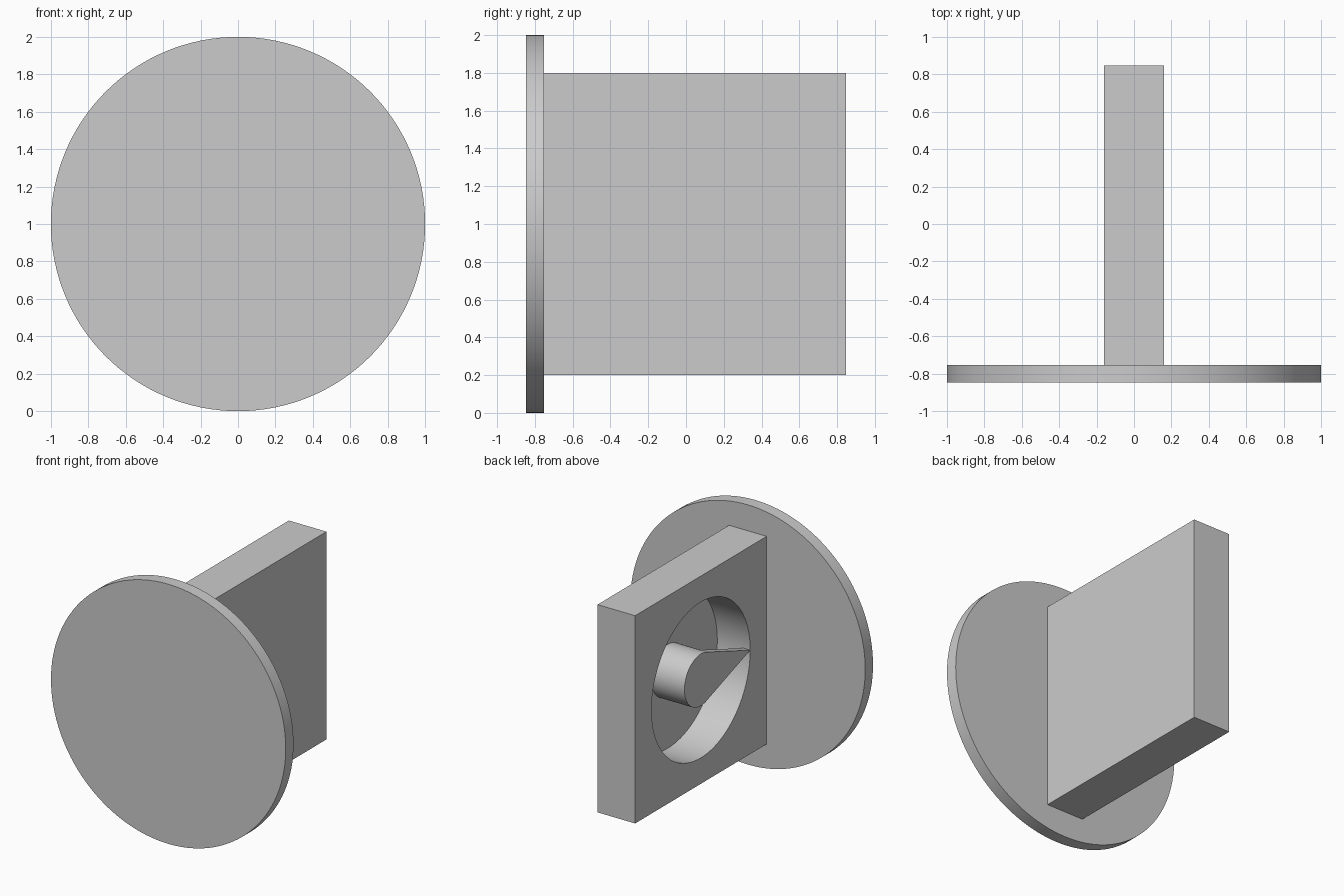
import bpy, bmesh, math
from mathutils import Matrix

cube = bpy.data.objects.get("Cube")
if cube:
    bpy.data.objects.remove(cube, do_unlink=True)

grey = bpy.data.materials.new("plain grey")
grey.use_nodes = True
colour = (0.6, 0.6, 0.6, 1)
grey.diffuse_color = colour
grey.node_tree.nodes["Principled BSDF"].inputs["Base Color"].default_value = colour

HALF_LENGTH = 0.8475     # half of the whole depth along y
DISC_THICK = 0.095
SIDE = 1.6               # square block side
HALF_WIDTH = 0.16        # half of the block thickness
CENTRE_Y = HALF_LENGTH - SIDE / 2
RECESS_R, RECESS_FLOOR = 0.6, 0.12
HUB_R, POINTER_THICK = 0.2, 0.06


def finish(bm, name):
    bmesh.ops.recalc_face_normals(bm, faces=bm.faces)
    mesh = bpy.data.meshes.new(name)
    bm.to_mesh(mesh)
    bm.free()
    mesh.materials.append(grey)
    obj = bpy.data.objects.new(name, mesh)
    bpy.context.collection.objects.link(obj)
    return obj


def smooth(obj):
    bpy.ops.object.select_all(action="DESELECT")
    obj.select_set(True)
    bpy.context.view_layer.objects.active = obj
    bpy.ops.object.shade_smooth_by_angle(angle=math.radians(30))


def cylinder(name, radius, start, end, axis, centre, segments=96):
    """Cylinder running from start to end along the x or y axis."""
    bm = bmesh.new()
    turn = Matrix.Rotation(math.pi / 2, 4, "Y" if axis == "x" else "X")
    middle = (start + end) / 2
    place = (middle, centre, 1) if axis == "x" else (centre, middle, 1)
    bmesh.ops.create_cone(bm, cap_ends=True, segments=segments, radius1=radius,
                          radius2=radius, depth=end - start,
                          matrix=Matrix.Translation(place) @ turn)
    return finish(bm, name)


# Round front plate
disc = cylinder("front_disc", 1, -HALF_LENGTH, DISC_THICK - HALF_LENGTH, "y", 0, 128)
smooth(disc)

# Square block with a round recess in its -x side
bm = bmesh.new()
bmesh.ops.create_cube(bm, size=1, matrix=Matrix.Translation((0, CENTRE_Y, 1))
                      @ Matrix.Diagonal((2 * HALF_WIDTH, SIDE, SIDE, 1)))
block = finish(bm, "square_block")
cutter = cylinder("recess_cutter", RECESS_R, -0.5, RECESS_FLOOR, "x", CENTRE_Y)
cutter.hide_render = True
cut = block.modifiers.new("recess", "BOOLEAN")
cut.operation = "DIFFERENCE"
cut.solver = "EXACT"
cut.object = cutter
bpy.ops.object.select_all(action="DESELECT")
bpy.context.view_layer.objects.active = block
block.select_set(True)
bpy.ops.object.modifier_apply(modifier=cut.name)
bpy.data.objects.remove(cutter, do_unlink=True)
smooth(block)

# Hub standing on the recess floor
hub = cylinder("recess_hub", HUB_R, POINTER_THICK - HALF_WIDTH, RECESS_FLOOR, "x", CENTRE_Y)
smooth(hub)

# Teardrop pointer on the hub, its tip touching the recess wall
bm = bmesh.new()
tangent = math.pi - math.acos(HUB_R / RECESS_R)
steps = 64
outline = [(-RECESS_R, 0)]
for i in range(steps + 1):
    a = -tangent + 2 * tangent * i / steps
    outline.append((HUB_R * math.cos(a), HUB_R * math.sin(a)))
face = bm.faces.new([bm.verts.new((-HALF_WIDTH, CENTRE_Y + y, 1 + z)) for y, z in outline])
ext = bmesh.ops.extrude_face_region(bm, geom=[face], use_keep_orig=True)
verts = [g for g in ext["geom"] if isinstance(g, bmesh.types.BMVert)]
bmesh.ops.translate(bm, verts=verts, vec=(POINTER_THICK, 0, 0))
pointer = finish(bm, "recess_pointer")
smooth(pointer)
